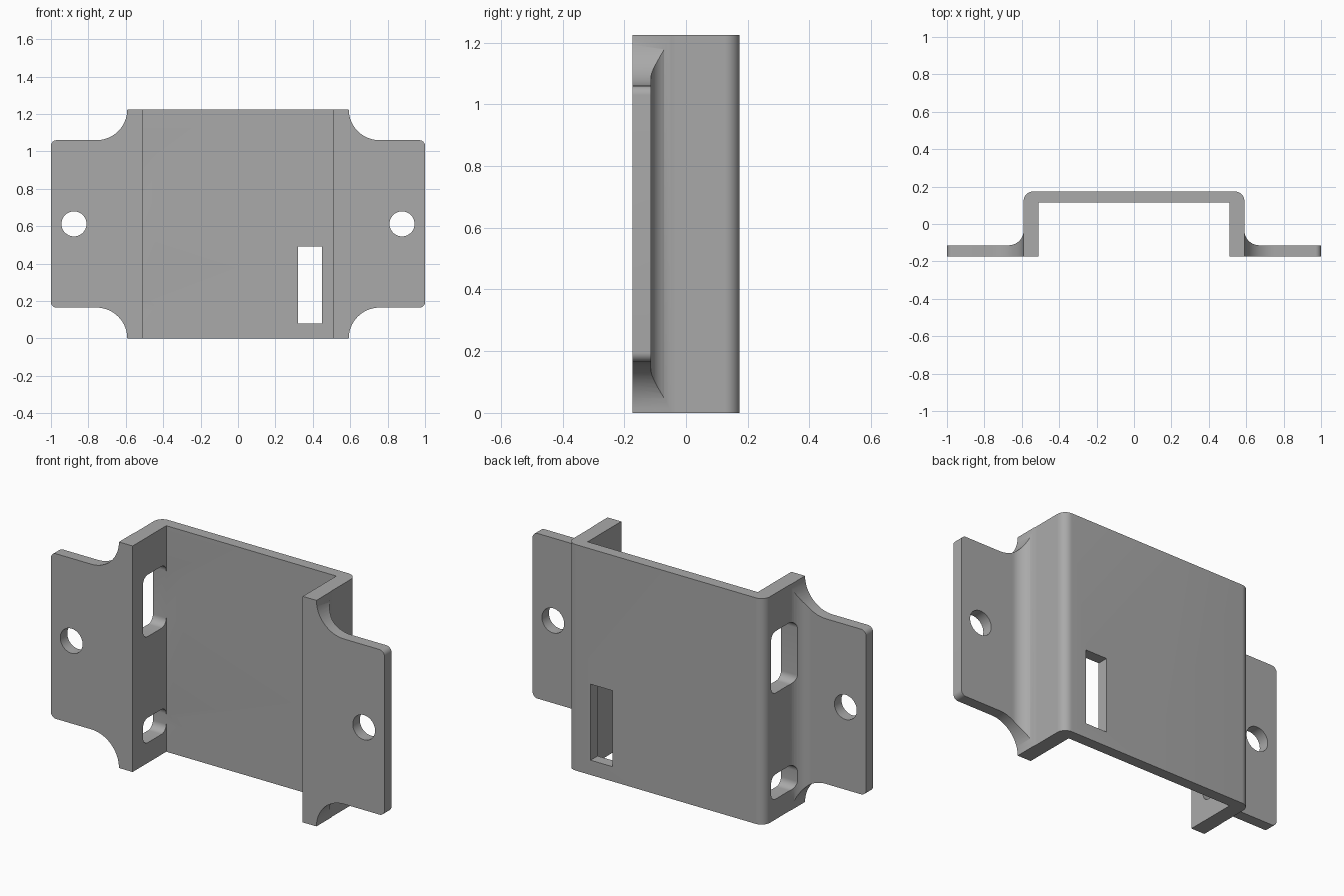
import bpy, bmesh
from math import sin, cos, pi, radians
from mathutils import Matrix

if "Cube" in bpy.data.objects:
    bpy.data.objects.remove(bpy.data.objects["Cube"])

HEIGHT, DEPTH, WALL = 1.225, 0.174, 0.06
MID = HEIGHT / 2

gray = bpy.data.materials.new("plain gray")
gray.use_nodes = True
gray.diffuse_color = (0.4, 0.4, 0.4, 1)
gray.node_tree.nodes["Principled BSDF"].inputs["Base Color"].default_value = (0.4, 0.4, 0.4, 1)


def arc(cx, cy, r, start, end, steps=10):
    angles = [radians(start + (end - start) * i / steps) for i in range(steps + 1)]
    return [(cx + r * cos(a), cy + r * sin(a)) for a in angles]


def rounded_rect(x0, x1, y0, y1, r):
    return (arc(x1 - r, y1 - r, r, 0, 90) + arc(x0 + r, y1 - r, r, 90, 180)
            + arc(x0 + r, y0 + r, r, 180, 270) + arc(x1 - r, y0 + r, r, 270, 360))


def prism(name, points, place, low, high):
    """Extrude a closed outline from low to high; place maps (u, v, w) to xyz."""
    bm = bmesh.new()
    face = bm.faces.new([bm.verts.new(place(u, v, low)) for u, v in points])
    new = bmesh.ops.extrude_face_region(bm, geom=[face])["geom"]
    shift = [b - a for a, b in zip(place(0, 0, low), place(0, 0, high))]
    bmesh.ops.translate(bm, vec=shift, verts=[g for g in new if isinstance(g, bmesh.types.BMVert)])
    bmesh.ops.recalc_face_normals(bm, faces=bm.faces)
    mesh = bpy.data.meshes.new(name)
    bm.to_mesh(mesh)
    bm.free()
    mesh.materials.append(gray)
    obj = bpy.data.objects.new(name, mesh)
    bpy.context.collection.objects.link(obj)
    return obj


def combine(target, cutter, operation):
    cutter.hide_render = True
    mod = target.modifiers.new("cut", "BOOLEAN")
    mod.operation, mod.solver, mod.object = operation, "EXACT", cutter
    bpy.context.view_layer.objects.active = target
    bpy.ops.object.modifier_apply(modifier=mod.name)
    bpy.data.objects.remove(cutter)


def along_z(u, v, w): return (u, v, w)
def along_y(u, v, w): return (u, w, v)
def along_x(u, v, w): return (w, u, v)


# Bent section: channel with a flange on each side, filleted at the bends
tab_back = -DEPTH + WALL
half = [(0.51, DEPTH - WALL), (0.51, -DEPTH), (1, -DEPTH), (1, tab_back)]
half += arc(0.67, tab_back + 0.08, 0.08, 270, 180)
half += arc(0.54, DEPTH - 0.05, 0.05, 0, 90)
profile = half + [(-x, y) for x, y in reversed(half)]
bracket = prism("bracket", profile, along_z, 0, HEIGHT)

# Front outline: rounded tabs with concave shoulders
r = HEIGHT - 1.06
quarter = arc(0.97, 1.03, 0.03, 0, 90) + arc(0.592 + r, HEIGHT, r, 270, 180, 16)
right = [(x, 2 * MID - z) for x, z in reversed(quarter)] + quarter
outline = right + [(-x, z) for x, z in reversed(right)]
combine(bracket, prism("outline_helper", outline, along_y, -1, 1), "INTERSECT")

# Mounting holes in the tabs
for side in (-1, 1):
    circle = arc(side * 0.877, MID, 0.067, 0, 360, 40)[:-1]
    combine(bracket, prism("hole_helper", circle, along_y, -1, 1), "DIFFERENCE")

# Rectangular window in the back plate
window = [(0.32, 0.08), (0.45, 0.08), (0.45, 0.492), (0.32, 0.492)]
combine(bracket, prism("window_helper", window, along_y, -1, 1), "DIFFERENCE")

# Two rounded slots through the right side wall
for z0, z1 in ((0.11, 0.245), (0.685, 1.02)):
    slot = rounded_rect(-0.085, DEPTH - WALL, z0, z1, 0.04)
    combine(bracket, prism("slot_helper", slot, along_x, -0.9, -0.4), "DIFFERENCE")

bpy.ops.object.select_all(action="DESELECT")
bracket.select_set(True)
bpy.context.view_layer.objects.active = bracket
bpy.ops.object.shade_smooth_by_angle(angle=radians(30))
